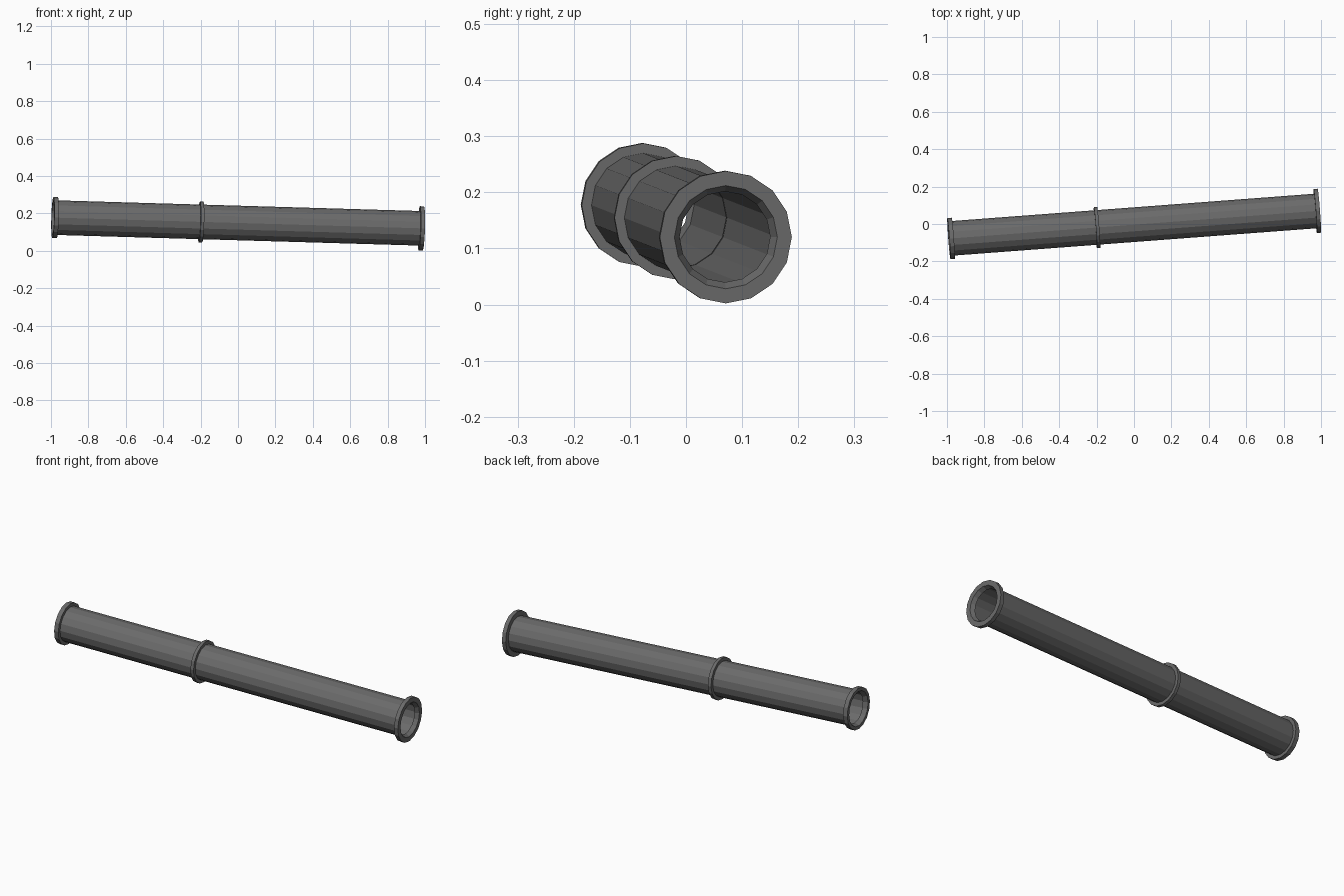
import bpy, bmesh, math
from mathutils import Vector

if "Cube" in bpy.data.objects:
    bpy.data.objects.remove(bpy.data.objects["Cube"])

SIDES = 16
A = Vector((-0.990, -0.078, 0.178))   # left end of the axis
B = Vector((0.991, 0.071, 0.120))     # right end of the axis
AX = (B - A).normalized()
U = Vector((0, 1, 0))
U = (U - AX * U.dot(AX)).normalized()
W = AX.cross(U)
L = (B - A).length

metal = bpy.data.materials.new("dark_metal")
metal.diffuse_color = (0.145, 0.145, 0.145, 1)
metal.use_nodes = True
metal.node_tree.nodes["Principled BSDF"].inputs["Base Color"].default_value = metal.diffuse_color


def lathe(name, profile):
    """Revolve a closed (distance along axis, radius) profile about the pipe axis."""
    verts, faces = [], []
    n = len(profile)
    for i in range(SIDES):
        a = 2 * math.pi * i / SIDES
        d = U * math.cos(a) + W * math.sin(a)
        verts += [A + AX * t + d * r for t, r in profile]
    for i in range(SIDES):
        j = (i + 1) % SIDES
        for k in range(n):
            m = (k + 1) % n
            faces.append((i * n + k, j * n + k, j * n + m, i * n + m))
    mesh = bpy.data.meshes.new(name)
    mesh.from_pydata(verts, [], faces)
    bm = bmesh.new()
    bm.from_mesh(mesh)
    bmesh.ops.recalc_face_normals(bm, faces=bm.faces)
    bm.to_mesh(mesh)
    bm.free()
    mesh.materials.append(metal)
    ob = bpy.data.objects.new(name, mesh)
    bpy.context.collection.objects.link(ob)


def ring(name, t0, t1, inner, outer):
    lathe(name, [(t0, inner), (t0, outer), (t1, outer), (t1, inner)])


MID = 0.4 * L
# two pipe lengths meeting at the joint
ring("short_pipe", 0.020, MID, 0.091, 0.0925)
ring("long_pipe", MID, L - 0.020, 0.091, 0.0925)
# end flanges with mouths narrowing inwards
lathe("left_flange", [(0, 0.092), (0, 0.110), (0.024, 0.110), (0.024, 0.081)])
lathe("right_flange", [(L, 0.092), (L, 0.118), (L - 0.022, 0.118), (L - 0.022, 0.081)])
# joint collar
ring("joint_collar", MID - 0.009, MID + 0.009, 0.0905, 0.110)
